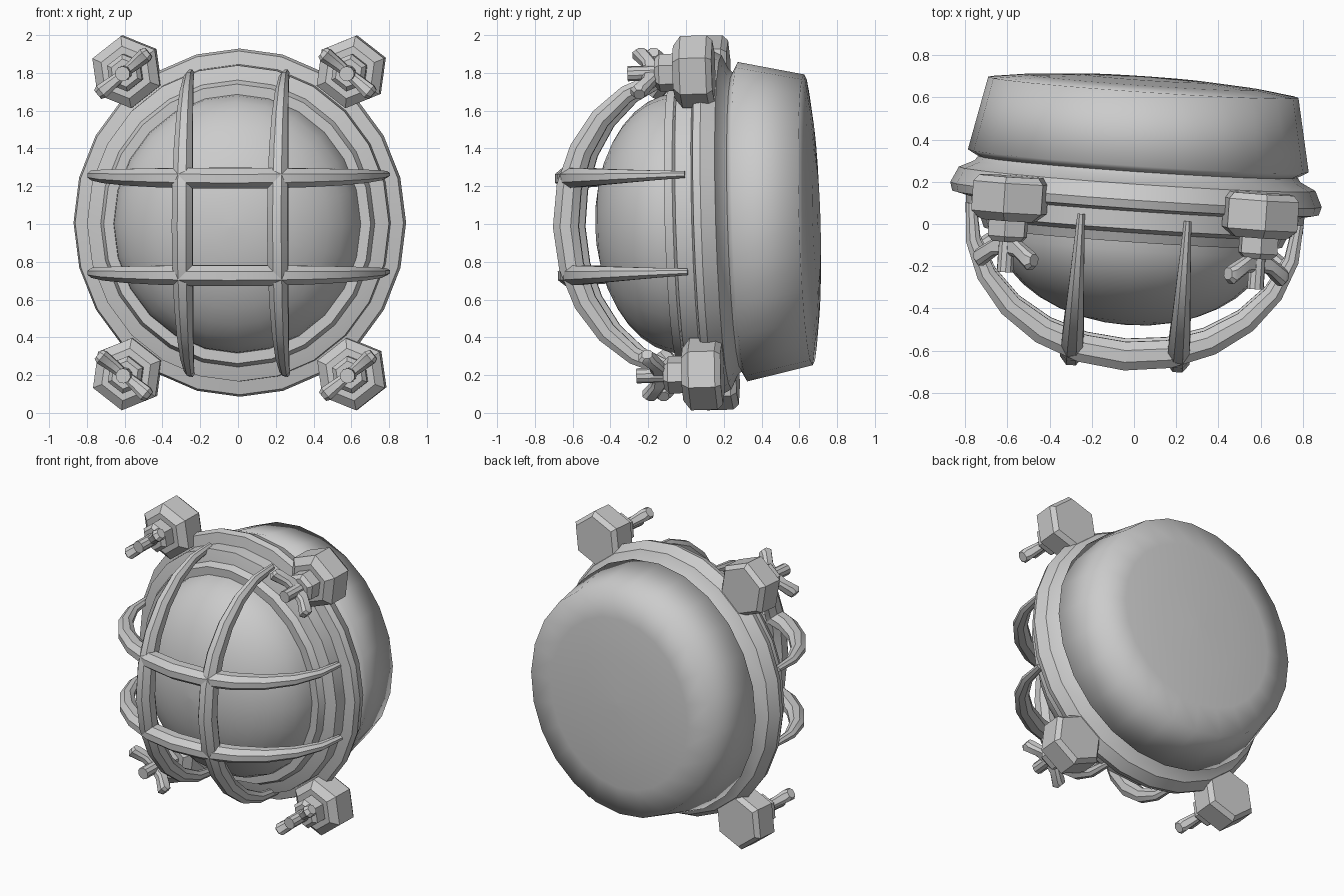
import bpy, bmesh, math
from mathutils import Matrix, Vector

if "Cube" in bpy.data.objects:
    bpy.data.objects.remove(bpy.data.objects["Cube"])

SIDES, SQUASH = 24, 0.957          # lathe sides, width compared with height
PLACE = (Matrix.Translation((0, 0, 1.003)) @ Matrix.Rotation(math.radians(-3.9), 4, 'Z')
         @ Matrix.Rotation(math.radians(1.7), 4, 'X'))

grey = bpy.data.materials.new("plain_grey")
grey.diffuse_color = (0.6, 0.6, 0.6, 1)
grey.use_nodes = True
grey.node_tree.nodes["Principled BSDF"].inputs["Base Color"].default_value = grey.diffuse_color


def finish(name, bm, angle=None):
    bmesh.ops.recalc_face_normals(bm, faces=bm.faces)
    me = bpy.data.meshes.new(name)
    bm.to_mesh(me)
    bm.free()
    ob = bpy.data.objects.new(name, me)
    bpy.context.collection.objects.link(ob)
    ob.matrix_world = PLACE
    me.materials.append(grey)
    if angle:
        bpy.ops.object.select_all(action='DESELECT')
        ob.select_set(True)
        bpy.context.view_layer.objects.active = ob
        bpy.ops.object.shade_smooth_by_angle(angle=math.radians(angle))
    return ob


def skin(bm, rings, cap=True):
    """Bridge successive closed rings of points and cap both ends."""
    vs = [[bm.verts.new(p) for p in r] for r in rings]
    n = len(vs[0])
    for a, b in zip(vs, vs[1:]):
        for i in range(n):
            j = (i + 1) % n
            bm.faces.new((a[i], a[j], b[j], b[i]))
    if cap:
        bm.faces.new(vs[0])
        bm.faces.new(vs[-1])


def circle(r, d, n, turn=0.0, at=(0, 0), sx=1.0):
    return [Vector((at[0] + sx * r * math.cos(turn + math.tau * i / n), d,
                    at[1] + r * math.sin(turn + math.tau * i / n))) for i in range(n)]


def lathe(name, profile, angle):
    bm = bmesh.new()
    skin(bm, [circle(r, d, SIDES, sx=SQUASH) for r, d in profile])
    return finish(name, bm, angle)


# housing behind the rim, with a shallow domed back
lathe("housing", [(0.79, 0.27), (0.846, 0.30), (0.77, 0.65), (0.58, 0.675),
                  (0.32, 0.693), (0.02, 0.70)], 85)

# stepped rim and front ring
lathe("rim", [(0.79, 0.275), (0.81, 0.25), (0.885, 0.215), (0.922, 0.14), (0.91, 0.10),
              (0.84, 0.085), (0.837, 0.0), (0.81, -0.008), (0.76, -0.02),
              (0.74, -0.065), (0.68, -0.065)], 28)

# glass dome
lathe("glass_dome", [(0.69 * math.cos(t), -0.03 - 0.45 * math.sin(t))
                     for t in [math.pi / 2 * k / 9 for k in range(9)] + [1.56]], 60)


# cage bars: tapered arcs, two upright and two level
def cage_bar(name, offset, upright):
    bm = bmesh.new()
    rings = []
    steps = 12
    for k in range(steps + 1):
        t = math.pi * (k / steps) * 1.02 - math.pi * 0.01
        s = max(0.0, math.sin(t))
        radial = Vector((math.cos(t), -math.sin(t)))
        mid = Vector((0.79 * radial.x, 0.62 * radial.y + 0.035 * (1 - s)))
        half_w, half_t = 0.018 + 0.037 * s, 0.025 + 0.043 * s
        ring = []
        for i in range(8):
            a = math.pi / 8 + math.tau * i / 8
            w = half_w * math.cos(a) * 1.08
            p = mid + radial * (half_t * math.sin(a) * 1.08)
            ring.append(Vector((offset + w, p.y, p.x)) if upright
                        else Vector((p.x * 0.985, p.y, offset + w)))
        rings.append(ring)
    skin(bm, rings)
    finish(name, bm, 35)


for side, word_x, word_z in ((-1, "left", "lower"), (1, "right", "upper")):
    cage_bar("upright_bar_" + word_x, side * 0.253, True)
    cage_bar("level_bar_" + word_z, side * 0.258, False)


# corner clamps: hexagonal lug, nut, stud and two wings
def clamp(sx, sz, label):
    cx, cz = sx * 0.595, sz * 0.80
    turn = math.radians(22) if sx * sz > 0 else math.radians(-22)

    def hexes(name, profile, n=6):
        bm = bmesh.new()
        skin(bm, [circle(r, d, n, turn, (cx, cz)) for r, d in profile])
        finish(name + label, bm, 30 if n > 6 else None)

    hexes("clamp_lug", [(0.14, 0.0), (0.193, 0.04), (0.193, 0.18), (0.165, 0.21)])
    hexes("clamp_nut", [(0.075, -0.10), (0.10, -0.075), (0.10, 0.01)])
    hexes("clamp_stud", [(0.04, -0.245), (0.04, -0.05)], 10)

    bm = bmesh.new()
    along = Vector((-sx * 0.77, 0, sz * 0.64))
    across = Vector((along.z, 0, -along.x))
    centre = Vector((cx, 0, cz))
    for flip in (-1, 1):
        rings = []
        for u, top, low, half in ((0.0, -0.06, -0.16, 0.025), (0.07, -0.09, -0.17, 0.032),
                                  (0.15, -0.135, -0.225, 0.04), (0.175, -0.15, -0.205, 0.03)):
            base = centre + along * (flip * u)
            chamfer = 0.5 * half
            rings.append([base + across * w + Vector((0, d, 0)) for w, d in (
                (half, top - chamfer), (chamfer, top), (-chamfer, top), (-half, top - chamfer),
                (-half, low + chamfer), (-chamfer, low), (chamfer, low), (half, low + chamfer))])
        skin(bm, rings)
    finish("clamp_wings" + label, bm, 35)


for sx, wx in ((-1, "_left"), (1, "_right")):
    for sz, wz in ((-1, "_lower"), (1, "_upper")):
        clamp(sx, sz, wz + wx)
